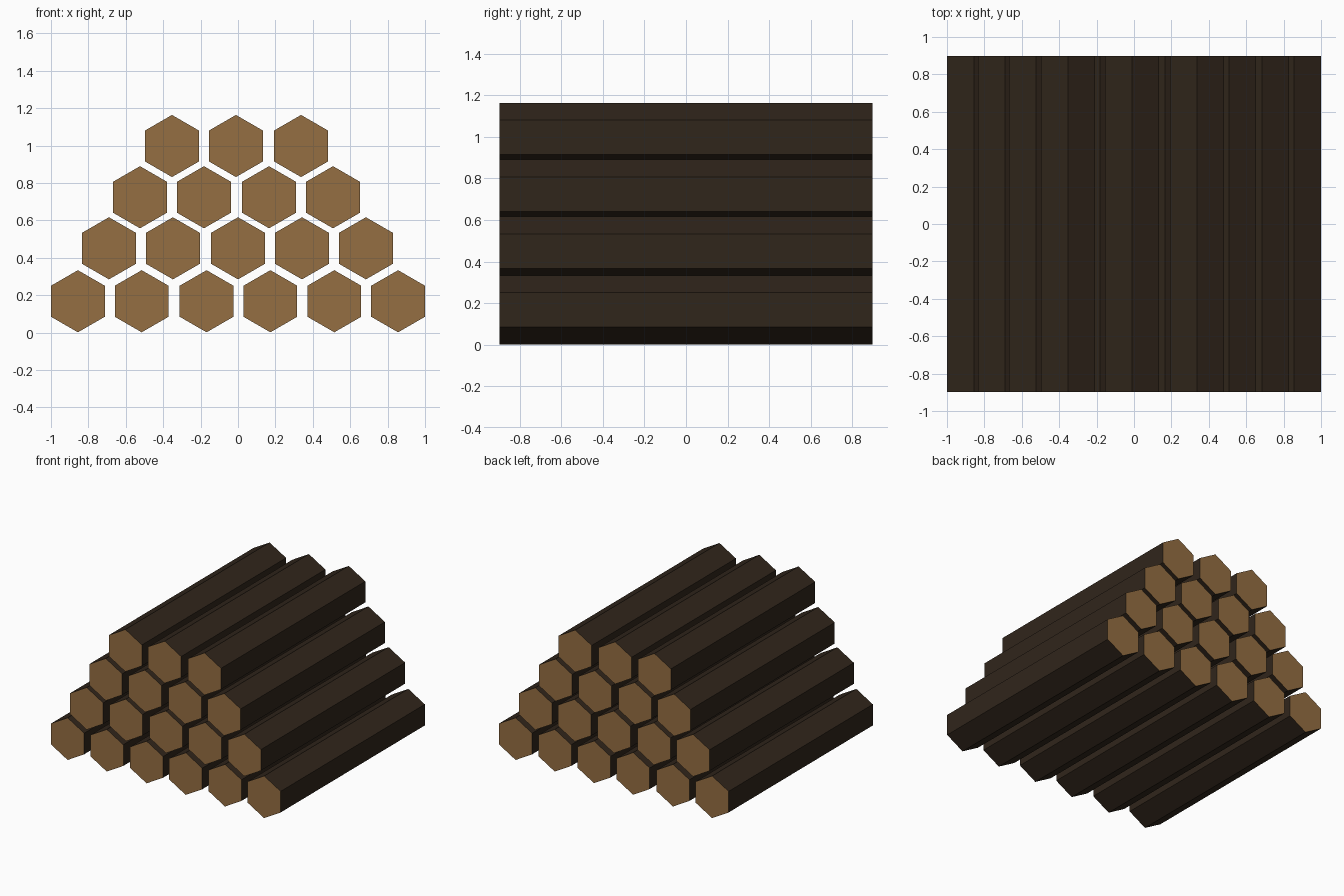
import bpy, bmesh
from mathutils import Matrix
from math import pi

if "Cube" in bpy.data.objects:
    bpy.data.objects.remove(bpy.data.objects["Cube"])

RADIUS, LENGTH = 0.166, 1.795


def material(name, color):
    m = bpy.data.materials.new(name)
    m.diffuse_color = color
    m.use_nodes = True
    m.node_tree.nodes["Principled BSDF"].inputs["Base Color"].default_value = m.diffuse_color
    return m


bark = material("bark", (0.03, 0.019, 0.011, 1))
cut_wood = material("cut_wood", (0.30, 0.158, 0.055, 1))

# One hexagonal log lying along y, a corner pointing up, with pale cut ends
bm = bmesh.new()
bmesh.ops.create_cone(bm, cap_ends=True, segments=6, radius1=RADIUS,
                      radius2=RADIUS, depth=LENGTH,
                      matrix=Matrix.Rotation(pi / 2, 4, 'X'))
if max(v.co.z for v in bm.verts) < RADIUS * 0.95:
    bmesh.ops.rotate(bm, verts=bm.verts, matrix=Matrix.Rotation(pi / 6, 3, 'Y'))
bm.normal_update()
for f in bm.faces:
    f.material_index = 1 if abs(f.normal.y) > 0.9 else 0
log_mesh = bpy.data.meshes.new("log")
bm.to_mesh(log_mesh)
bm.free()
log_mesh.materials.append(bark)
log_mesh.materials.append(cut_wood)

# Stacked rows: height and log centres along x
rows = [
    (0.168, (-0.856, -0.515, -0.168, 0.173, 0.515, 0.856)),
    (0.451, (-0.690, -0.348, 0.0, 0.342, 0.684)),
    (0.724, (-0.524, -0.182, 0.166, 0.508)),
    (0.998, (-0.353, -0.011, 0.337)),
]
for r, (z, xs) in enumerate(rows, 1):
    for i, x in enumerate(xs, 1):
        log = bpy.data.objects.new(f"log_row{r}_{i}", log_mesh)
        log.location = (x, 0, z)
        bpy.context.collection.objects.link(log)
